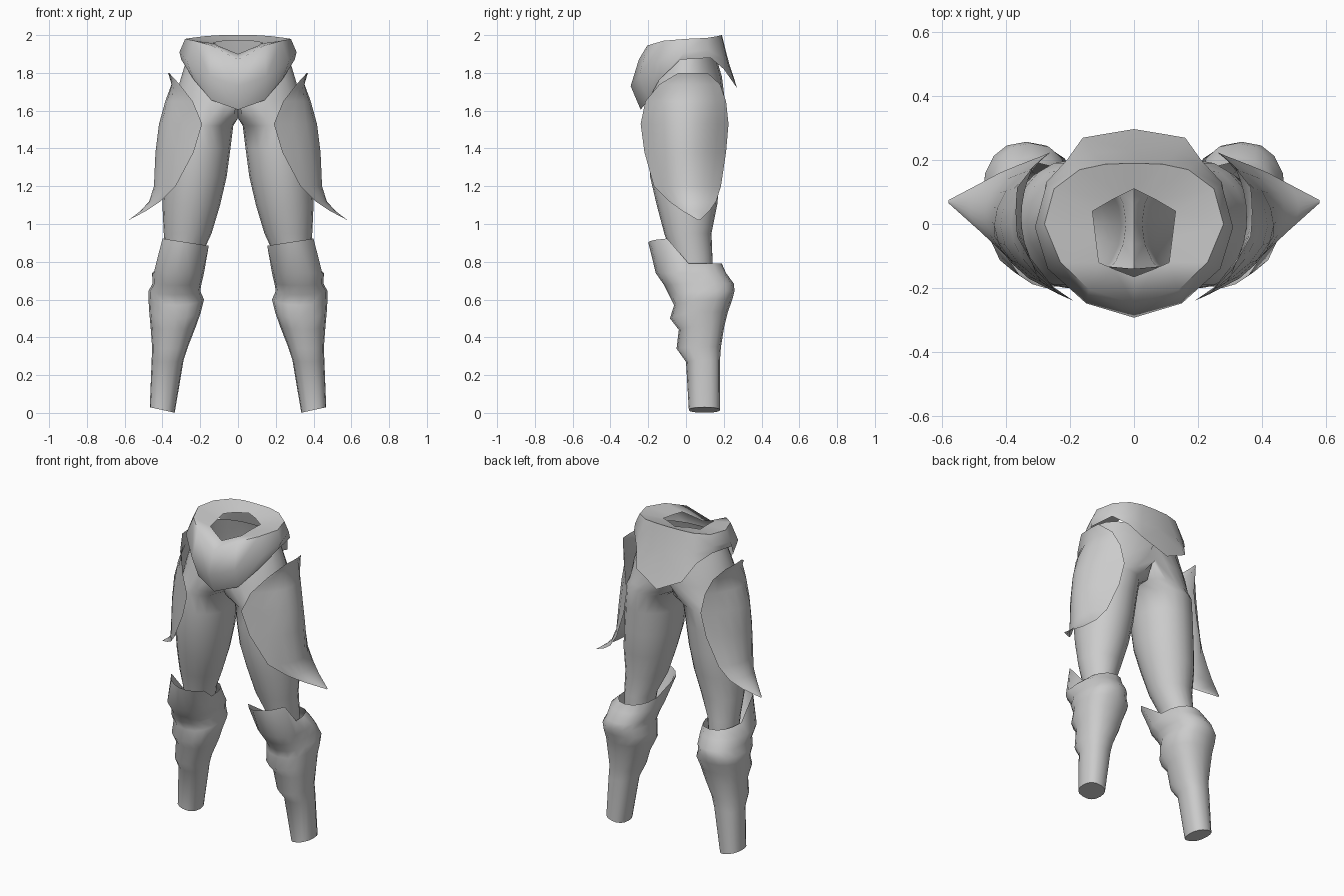
import bpy, math

steel = bpy.data.materials.new("grey_steel")
steel.diffuse_color = (0.6, 0.6, 0.6, 1)


def loft(name, rows, closed=False, cap=False, merge=False):
    """Skin rows of points (bottom to top) and mirror across x."""
    n = len(rows[0])
    verts = [p for r in rows for p in r]
    faces = []
    for j in range(len(rows) - 1):
        for i in range(n if closed else n - 1):
            k = (i + 1) % n
            f = (j * n + i, j * n + k, (j + 1) * n + k, (j + 1) * n + i)
            if any(verts[v][0] > 1e-5 for v in f):   # skip faces on the centre plane
                faces.append(f)
    if cap:
        faces.append(tuple(reversed(range(n))))
    me = bpy.data.meshes.new(name)
    me.from_pydata(verts, [], faces)
    me.validate()
    me.materials.append(steel)
    ob = bpy.data.objects.new(name, me)
    bpy.context.collection.objects.link(ob)
    m = ob.modifiers.new("mirror", 'MIRROR')
    m.use_mirror_merge = merge
    m.use_clip = merge
    m.merge_threshold = 0.0005
    bpy.context.view_layer.objects.active = ob
    ob.select_set(True)
    bpy.ops.object.modifier_apply(modifier="mirror")
    bpy.ops.object.shade_smooth_by_angle(angle=math.radians(70))
    ob.select_set(False)
    return ob


def power(v, e):
    return math.copysign(abs(v) ** e, v)


def ring(z, xi, xo, yf, yb, n, e=1.0):
    """Rounded cross-section, counter-clockwise, kept on the +x side."""
    pts = []
    for i in range(n):
        a = 2 * math.pi * i / n
        c, s = power(math.cos(a), e), power(math.sin(a), e)
        x = max(0.0, (xi + xo) / 2 + (xo - xi) / 2 * c)
        pts.append((x, (yf + yb) / 2 + (yb - yf) / 2 * s, z))
    return pts


# Trousers: z, inner x, outer x, front y, back y
trouser_rows = [
    (0.70, .215, .380, -.05, .14), (0.82, .20, .385, -.07, .14),
    (0.95, .14, .393, -.115, .135), (1.10, .095, .40, -.155, .165),
    (1.25, .06, .395, -.19, .18), (1.40, .04, .385, -.20, .19),
    (1.52, .025, .37, -.20, .20), (1.56, -.06, .355, -.20, .20),
    (1.66, -.20, .335, -.20, .205), (1.78, -.30, .30, -.18, .19),
    (1.88, -.27, .27, -.14, .16)]
loft("trousers", [ring(*r, 20) for r in trouser_rows], closed=True, merge=True)

# Waist armour: columns from front to back, each bottom, middle, top, hole rim
waist_columns = [
    [(0, -.24, 1.605), (0, -.293, 1.73), (0, -.25, 1.87), (0, -.165, 1.90)],
    [(.14, -.20, 1.655), (.15, -.248, 1.78), (.14, -.205, 1.945), (.06, -.142, 1.925)],
    [(.235, -.14, 1.765), (.27, -.14, 1.86), (.23, -.12, 1.97), (.11, -.12, 1.945)],
    [(.30, -.03, 1.87), (.31, -.01, 1.91), (.28, 0, 1.98), (.12, -.04, 1.955)],
    [(.275, .13, 1.88), (.275, .12, 1.92), (.25, .11, 1.985), (.13, .04, 1.96)],
    [(.21, .20, 1.82), (.195, .195, 1.88), (.17, .17, 1.995), (.07, .075, 1.97)],
    [(.16, .27, 1.72), (.13, .222, 1.85), (.09, .187, 2.0), (.035, .093, 1.97)],
    [(0, .297, 1.64), (0, .228, 1.85), (0, .19, 2.0), (0, .11, 1.97)]]
loft("waist_armour", list(zip(*waist_columns)), merge=True)

# Thigh plates: z, front y, back y, front x, middle x, back x
plate_rows = [
    (1.02, .065, .075, .58, .58, .58), (1.07, -.02, .125, .485, .515, .485),
    (1.12, -.09, .16, .41, .47, .42), (1.20, -.17, .185, .33, .445, .36),
    (1.38, -.22, .212, .235, .437, .29), (1.53, -.24, .225, .19, .418, .26),
    (1.65, -.215, .212, .24, .385, .28), (1.74, -.14, .18, .31, .352, .315),
    (1.80, -.04, .115, .365, .37, .365)]


def plate_row(z, yf, yb, xf, xm, xb):
    pts = []
    for i in range(9):
        t = i / 4 - 1
        edge = xf if t < 0 else xb
        pts.append((xm + (edge - xm) * t * t, (yf + yb) / 2 + (yb - yf) / 2 * t, z))
    return pts


loft("thigh_plates", [plate_row(*r) for r in plate_rows])

# Greaves: z, inner x, outer x, front y, back y, drop of the ridge at the front
greave_rows = [
    (.015, .335, .467, .015, .18, 0), (.28, .288, .457, .0, .18, .01),
    (.35, .265, .455, -.05, .185, .01), (.46, .222, .463, -.038, .203, .02),
    (.535, .196, .47, -.085, .222, .035), (.60, .18, .474, -.063, .245, .03),
    (.645, .20, .474, -.09, .257, .02), (.685, .193, .452, -.115, .253, .01),
    (.74, .18, .455, -.16, .212, 0)]


def greave_row(z, xi, xo, yf, yb, drop):
    pts = ring(z, xi, xo, yf, yb, 16, .85)
    mid = (yf + yb) / 2
    return [(x, y, h - drop * max(0, (mid - y) / (mid - yf)) ** 2) for x, y, h in pts]


rows = [greave_row(*r) for r in greave_rows]
rows[0] = [(x, y, max(0, .03 - (.467 - x) * .22)) for x, y, z in rows[0]]
# Upper rim: low at the sides and back, raised into a knee guard at the front
rim = []
for i, (x, y, z) in enumerate(ring(.79, .195, .40, -.16, .19, 16, .85)):
    if i in (9, 10, 11, 12, 13, 14, 15):
        u = (i - 9) / 6
        x = .155 + .245 * u
        y = -.12 - .09 * math.sin(math.pi * u) ** .7 + .02 * u
        z = .885 + .038 * u
    rim.append((x, y, z))
rows.append(rim)
loft("greaves", rows, closed=True, cap=True)
